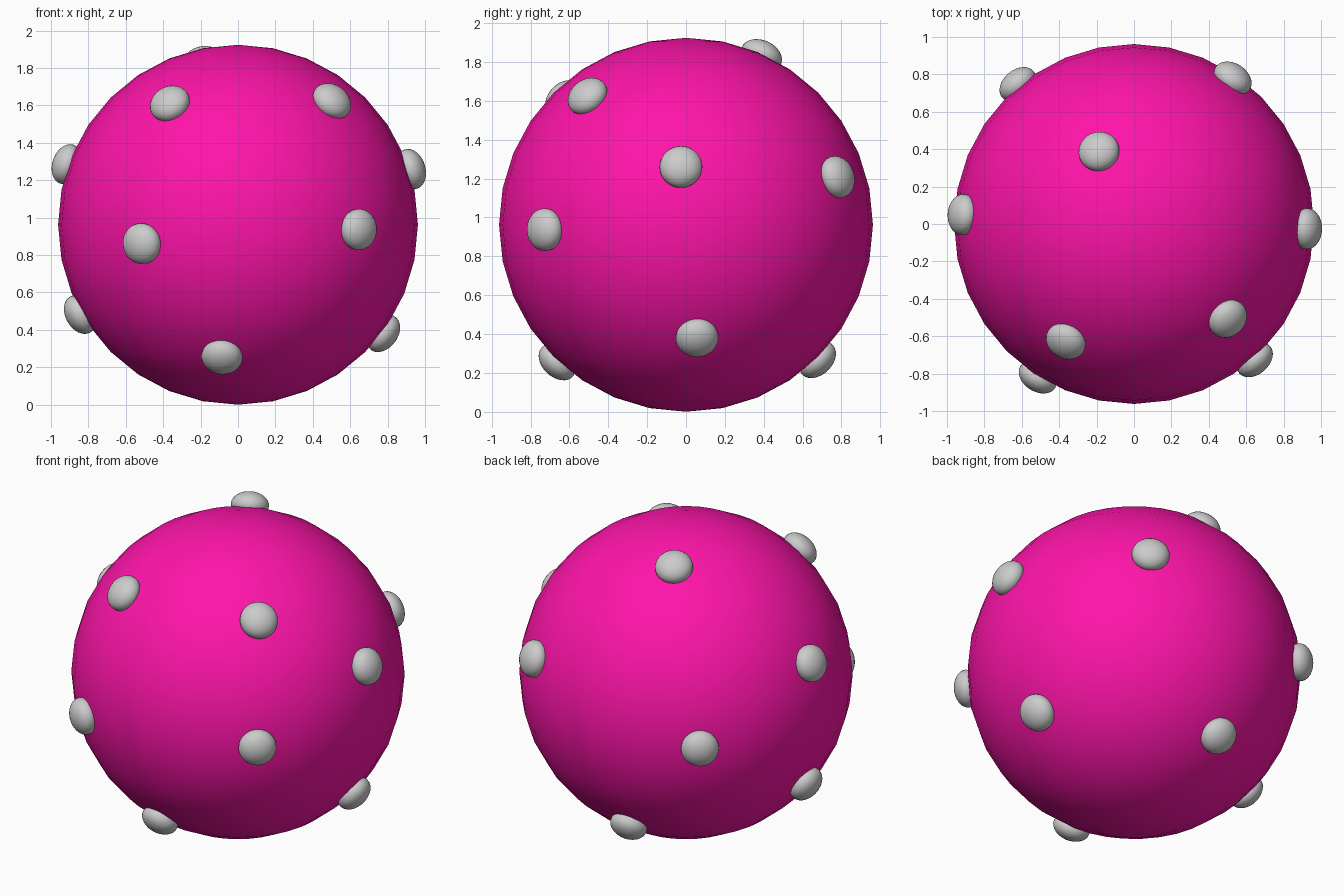
import bpy
from mathutils import Vector

if "Cube" in bpy.data.objects:
    bpy.data.objects.remove(bpy.data.objects["Cube"])

R = 0.962            # ball radius
KNOB_DIST = 0.972    # knob centres sit just above the ball surface
KNOB_R, KNOB_H = 0.11, 0.077

# Directions of the knobs, measured from the ball centre
DIRS = [
    (-0.363, -0.624, 0.645), (0.502, -0.507, 0.661), (-0.508, -0.808, -0.10),
    (0.640, -0.720, -0.025), (-0.085, -0.659, -0.703), (-0.910, 0.050, 0.322),
    (0.925, -0.026, 0.298), (-0.835, 0.0, -0.475), (0.775, 0.057, -0.58),
    (-0.187, 0.387, 0.868), (0.522, 0.770, 0.243), (-0.070, 0.675, -0.693),
    (-0.613, 0.737, -0.03),
]


def add_sphere(name, segments, rings, radius, location):
    bpy.ops.mesh.primitive_uv_sphere_add(
        segments=segments, ring_count=rings, radius=radius, location=location)
    obj = bpy.context.object
    obj.name = name
    bpy.ops.object.shade_smooth()
    return obj


# Magenta ball
centre = Vector((0, 0, R))
ball = add_sphere("ball", 32, 16, R, centre)
magenta = bpy.data.materials.new("magenta")
magenta.diffuse_color = (1.0, 0.007, 0.4, 1.0)
magenta.use_nodes = True
magenta.node_tree.nodes["Principled BSDF"].inputs["Base Color"].default_value = magenta.diffuse_color
ball.data.materials.append(magenta)

# Grey knobs, slightly flattened along the surface normal
for i, d in enumerate(DIRS, 1):
    n = Vector(d).normalized()
    knob = add_sphere(f"knob_{i:02d}", 32, 16, 1.0, centre + n * KNOB_DIST)
    knob.scale = (KNOB_R, KNOB_R, KNOB_H)
    knob.rotation_euler = n.to_track_quat('Z', 'Y').to_euler()
